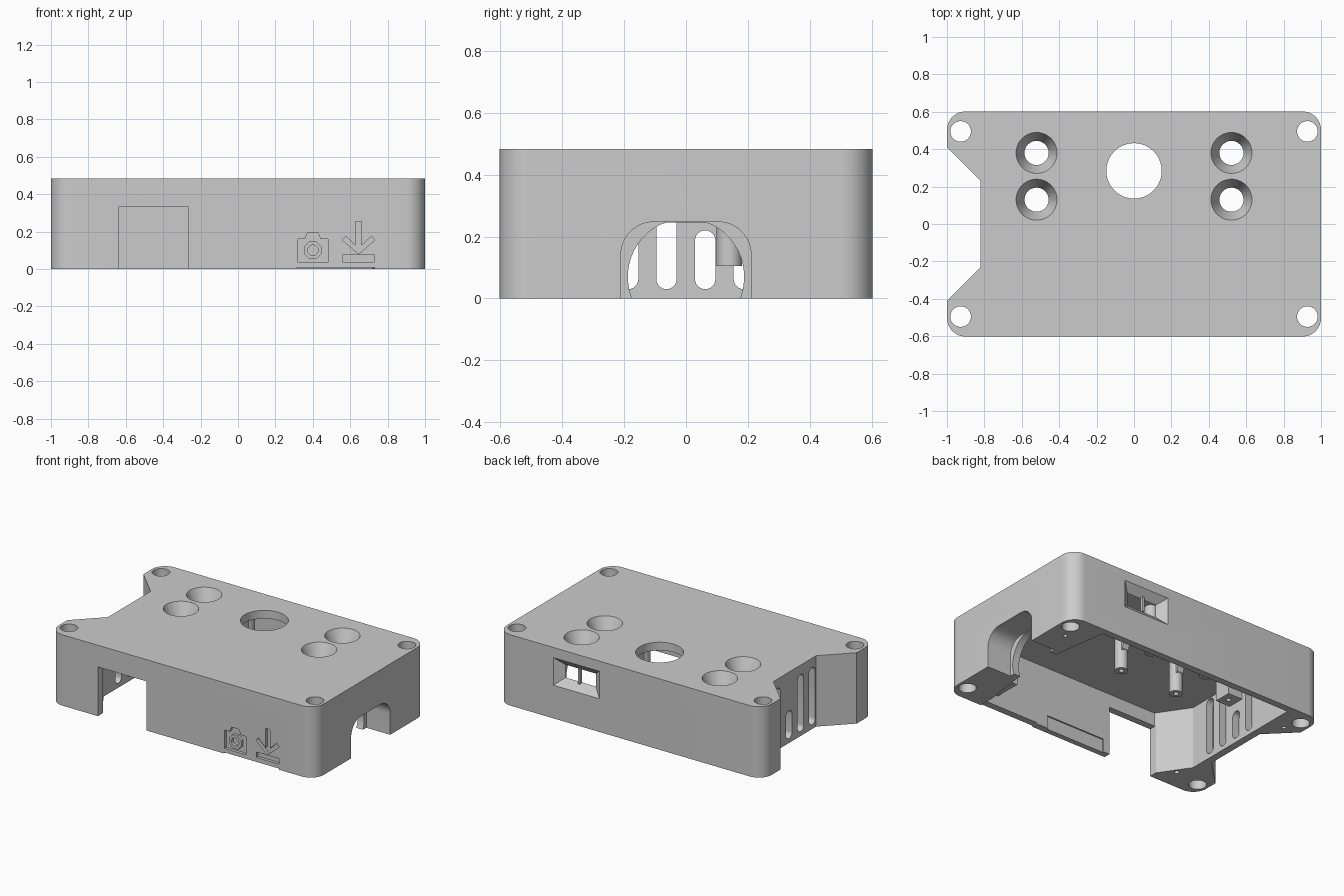
import bpy, bmesh
from math import sin, cos, pi
from mathutils import Vector

cube = bpy.data.objects.get("Cube")
if cube:
    bpy.data.objects.remove(cube, do_unlink=True)

HEIGHT, CEILING, DEPTH = 0.483, 0.427, 0.602

grey = bpy.data.materials.new("plain grey")
grey.use_nodes = True
grey.diffuse_color = (0.6, 0.6, 0.6, 1)
grey.node_tree.nodes["Principled BSDF"].inputs["Base Color"].default_value = (0.6, 0.6, 0.6, 1)


def finish(bm, name):
    bmesh.ops.recalc_face_normals(bm, faces=bm.faces)
    mesh = bpy.data.meshes.new(name)
    bm.to_mesh(mesh)
    bm.free()
    mesh.materials.append(grey)
    ob = bpy.data.objects.new(name, mesh)
    bpy.context.collection.objects.link(ob)
    return ob


def prism(name, outline, start, end, axis="z"):
    """Extrude a 2D outline along one axis."""
    place = {"z": lambda u, v, w: (u, v, w),
             "y": lambda u, v, w: (u, w, v),
             "x": lambda u, v, w: (w, u, v)}[axis]
    bm = bmesh.new()
    face = bm.faces.new([bm.verts.new(place(u, v, start)) for u, v in outline])
    moved = bmesh.ops.extrude_face_region(bm, geom=[face])["geom"]
    verts = [g for g in moved if isinstance(g, bmesh.types.BMVert)]
    bmesh.ops.translate(bm, verts=verts,
                        vec=Vector(place(0, 0, end)) - Vector(place(0, 0, start)))
    return finish(bm, name)


def hull(name, points):
    bm = bmesh.new()
    for p in points:
        bm.verts.new(p)
    bmesh.ops.convex_hull(bm, input=bm.verts)
    return finish(bm, name)


def arc(cx, cy, r, a0, a1, n):
    return [(cx + r * cos(a0 + (a1 - a0) * i / n), cy + r * sin(a0 + (a1 - a0) * i / n))
            for i in range(n + 1)]


def circle(cx, cy, r, n=48):
    return arc(cx, cy, r, pi / n, 2 * pi + pi / n, n)[:-1]


def cone(name, x, y, r_top, z_top, r_low, z_low):
    return hull(name, [(u, v, z_top) for u, v in circle(x, y, r_top)]
                + [(u, v, z_low) for u, v in circle(x, y, r_low)])


def rect(x0, x1, y0, y1):
    return [(x0, y0), (x1, y0), (x1, y1), (x0, y1)]


def slot(c, z0, z1, r):
    return arc(c, z0 + r, r, pi, 2 * pi, 12) + arc(c, z1 - r, r, 0, pi, 12)


# Outer body: rounded corners and a tapered notch on one end
R = 0.1
outline = (arc(1 - R, -DEPTH + R, R, -pi / 2, 0, 12) + arc(1 - R, DEPTH - R, R, 0, pi / 2, 12)
           + arc(-1 + R, DEPTH - R, R, pi / 2, pi, 12)
           + [(-1, 0.41), (-0.82, 0.23), (-0.82, -0.23), (-1, -0.41)]
           + arc(-1 + R, -DEPTH + R, R, pi, 1.5 * pi, 12))
case = prism("case_cover", outline, 0, HEIGHT)


def combine(tool, operation="DIFFERENCE"):
    mod = case.modifiers.new("shape", "BOOLEAN")
    mod.operation, mod.solver, mod.object = operation, "EXACT", tool
    bpy.context.view_layer.objects.active = case
    bpy.ops.object.modifier_apply(modifier=mod.name)
    bpy.data.objects.remove(tool, do_unlink=True)


def cut(*args):
    combine(prism("cutter", *args))


def add(*args):
    combine(prism("addition", *args), "UNION")


# Cavity open at the bottom, leaving solid corner blocks
cut([(-0.63, -0.555), (0.72, -0.555), (0.77, -0.2), (0.77, 0.2), (0.72, 0.555),
     (-0.77, 0.555), (-0.77, -0.35)], -0.1, CEILING)

# Screw holes through the corners, with pilot holes beside the back pair
for sx in (-1, 1):
    for sy in (-1, 1):
        cut(circle(sx * 0.927, sy * 0.495, 0.055), -0.1, 0.6)
    cut(circle(sx * 0.88, 0.39, 0.014, 16), -0.1, 0.08)

# Round window in the top
cut(circle(0, 0.284, 0.148, 64), 0.4, 0.6)

# Deep countersunk holes, each in a tapered boss under the top
seats = [(x, y) for x in (-0.521, 0.521) for y in (0.13, 0.38)]
for x, y in seats:
    combine(cone("boss", x, y, 0.122, CEILING + 0.02, 0.09, 0.38), "UNION")
for x, y in seats:
    combine(cone("countersink", x, y, 0.11, HEIGHT + 0.001, 0.064, 0.379))

# Hanging posts beside the window, each pair joined by an arched rib
for x in (-0.22, 0.22):
    add([(0.14, CEILING + 0.02), (0.14, 0.2)] + arc(0.2825, 0.24, 0.1, pi, 0, 16)
        + [(0.425, 0.2), (0.425, CEILING + 0.02)], x - 0.025, x + 0.025, "x")
    for y in (0.14, 0.425):
        add(circle(x, y, 0.041, 32), 0.105, CEILING + 0.02)
        cut(circle(x, y, 0.016, 16), 0.05, 0.25)

# Mounting tabs: one above the short vent, one in the front corner
add(rect(-0.79, -0.66, 0, 0.12), 0.28, CEILING + 0.02)
cut(circle(-0.71, 0.06, 0.016, 16), 0.2, 0.35)
add(rect(0.63, 0.8, -0.57, -0.37), 0.08, CEILING + 0.02)
cut(circle(0.68, -0.42, 0.016, 16), 0.05, 0.2)
cut(circle(-0.73, -0.46, 0.016, 16), -0.1, 0.1)

# Vent slots in the notched end
for y, top in ((-0.187, 0.42), (-0.063, 0.42), (0.062, 0.22), (0.187, 0.42)):
    cut(slot(y, 0.03, top, 0.033), -0.9, -0.73, "x")

# Arched cable opening: deep rounded recess, then a round hole in a thin inner wall
cut(arc(0.105, 0.142, 0.105, 0, pi / 2, 12) + arc(-0.105, 0.142, 0.105, pi / 2, pi, 12)
    + [(-0.21, -0.1), (0.21, -0.1)], 0.82, 1.1, "x")
cut([(u, min(v, 0.246)) for u, v in circle(0, 0.07, 0.188)], 0.7, 0.85, "x")

# Rectangular opening, lower relief and inner recess in the front wall
cut(rect(-0.635, -0.268, -0.1, 0.335), -0.7, -0.5, "y")
cut(rect(0.315, 0.73, -0.1, 0.008), -0.7, -0.5, "y")
cut(rect(-0.22, 0.23, -0.1, 0.09), -0.565, -0.5, "y")

# Funnel-shaped port in the back wall with a thin upright bar
combine(hull("port", [(u, DEPTH + 0.001, v) for u, v in rect(0.23, 0.58, 0.225, 0.415)]
             + [(u, 0.54, v) for u, v in rect(0.31, 0.5, 0.292, 0.348)]))
add(rect(0.397, 0.413, 0.27, 0.37), 0.555, 0.575, "y")

# Engraved symbols: camera, arrow and bar
FACE, FLOOR = -0.65, -0.582
cut([(0.32, 0.035), (0.482, 0.035), (0.482, 0.16), (0.442, 0.16), (0.427, 0.195),
     (0.373, 0.195), (0.358, 0.16), (0.32, 0.16)], FACE, FLOOR, "y")
add(circle(0.4, 0.1, 0.05, 8), -DEPTH, FLOOR + 0.01, "y")
cut(circle(0.4, 0.1, 0.028, 24), FACE, FLOOR, "y")
half = [(0.087, 0.155), (0.068, 0.175), (0.016, 0.125), (0.016, 0.255)]
cut([(0.645, 0.08)] + [(0.645 + u, v) for u, v in half]
    + [(0.645 - u, v) for u, v in reversed(half)], FACE, FLOOR, "y")
cut(rect(0.56, 0.73, 0.038, 0.075), FACE, FLOOR, "y")

# Smooth rounded surfaces while keeping hard edges
bpy.ops.object.select_all(action="DESELECT")
case.select_set(True)
bpy.context.view_layer.objects.active = case
bpy.ops.object.shade_smooth_by_angle(angle=pi / 6)
